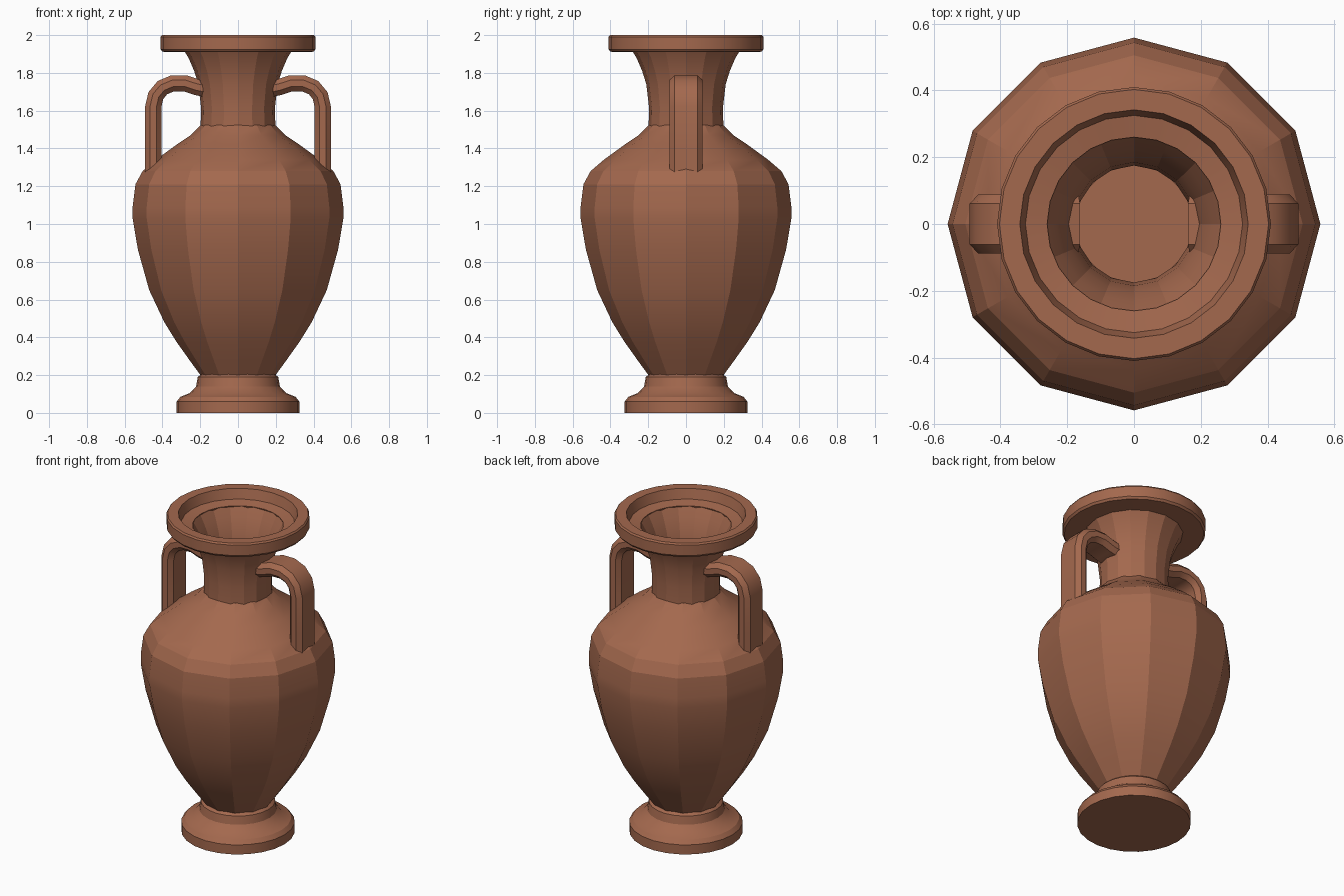
import bpy, bmesh, math
from mathutils import Vector

if "Cube" in bpy.data.objects:
    bpy.data.objects.remove(bpy.data.objects["Cube"])

clay = bpy.data.materials.new("terracotta")
clay.diffuse_color = (0.37, 0.14, 0.076, 1)
clay.use_nodes = True
clay.node_tree.nodes["Principled BSDF"].inputs["Base Color"].default_value = clay.diffuse_color


def finish(bm, name, angle=None):
    bmesh.ops.remove_doubles(bm, verts=bm.verts, dist=1e-5)
    bmesh.ops.recalc_face_normals(bm, faces=bm.faces)
    me = bpy.data.meshes.new(name)
    bm.to_mesh(me)
    bm.free()
    me.materials.append(clay)
    ob = bpy.data.objects.new(name, me)
    bpy.context.collection.objects.link(ob)
    if angle:
        bpy.ops.object.select_all(action='DESELECT')
        bpy.context.view_layer.objects.active = ob
        ob.select_set(True)
        bpy.ops.object.shade_smooth_by_angle(angle=math.radians(angle))
    return ob


def lathe(name, profile, sides, closed=True, angle=None):
    """Turn a (radius, height) profile around z."""
    bm = bmesh.new()
    rings = []
    for i in range(sides):
        a = 2 * math.pi * i / sides
        rings.append([bm.verts.new((r * math.cos(a), r * math.sin(a), z)) for r, z in profile])
    n = len(profile)
    for i in range(sides):
        p, q = rings[i], rings[(i + 1) % sides]
        for j in range(n if closed else n - 1):
            k = (j + 1) % n
            if profile[j][0] == 0 and profile[k][0] == 0:
                continue
            if profile[j][0] == 0:
                bm.faces.new((p[j], q[k], p[k]))
            elif profile[k][0] == 0:
                bm.faces.new((p[j], q[j], p[k]))
            else:
                bm.faces.new((p[j], q[j], q[k], p[k]))
    return finish(bm, name, angle)


# Foot: flared disc with a short stem
lathe("foot", [(0, 0), (0.325, 0), (0.325, 0.06), (0.305, 0.085), (0.255, 0.105), (0.222, 0.14),
               (0.213, 0.19), (0.195, 0.205), (0, 0.205)], 24, False, 25)

# Body: twelve-sided hollow belly
outer = [(0.195, 0.195), (0.25, 0.27), (0.325, 0.375), (0.39, 0.48), (0.47, 0.65), (0.53, 0.865),
         (0.558, 1.03), (0.558, 1.09), (0.543, 1.21), (0.505, 1.28), (0.435, 1.34), (0.325, 1.42),
         (0.25, 1.47), (0.197, 1.525)]
inner = [(0.178, 1.525), (0.23, 1.45), (0.40, 1.32), (0.50, 1.20), (0.52, 1.05), (0.49, 0.865),
         (0.36, 0.48), (0.18, 0.23), (0, 0.23)]
lathe("body", [(0, 0.195)] + outer + inner, 12, False, 18)

# Neck: flaring tube
lathe("neck", [(0.198, 1.50), (0.196, 1.62), (0.21, 1.74), (0.232, 1.81), (0.262, 1.88), (0.29, 1.925),
               (0.265, 1.925), (0.235, 1.87), (0.205, 1.80), (0.185, 1.72), (0.175, 1.62),
               (0.178, 1.50)], 16, True, 18)

# Lip: raised rim round a sunken ledge
lathe("lip", [(0.265, 1.91), (0.40, 1.912), (0.41, 1.925), (0.41, 1.99), (0.403, 2.0), (0.342, 2.0),
              (0.325, 1.94), (0.26, 1.928)], 24, True, 30)


def handle(name, side):
    """Sweep a flat rounded strap along an arched path."""
    path = [(0.17, 1.715), (0.22, 1.725), (0.28, 1.745), (0.345, 1.745), (0.40, 1.722), (0.435, 1.68),
            (0.449, 1.62), (0.449, 1.40), (0.449, 1.25)]
    pts = [Vector((side * x, 0, z)) for x, z in path]
    w, t = 0.088, 0.043
    section = [(w, t * .4), (w * .7, t), (-w * .7, t), (-w, t * .4),
               (-w, -t * .4), (-w * .7, -t), (w * .7, -t), (w, -t * .4)]
    bm = bmesh.new()
    rings = []
    for i, p in enumerate(pts):
        d = (pts[min(i + 1, len(pts) - 1)] - pts[max(i - 1, 0)]).normalized()
        nrm = d.cross(Vector((0, 1, 0)))
        rings.append([bm.verts.new(p + Vector((0, a, 0)) + nrm * b) for a, b in section])
    for r0, r1 in zip(rings, rings[1:]):
        for j in range(8):
            bm.faces.new((r0[j], r0[(j + 1) % 8], r1[(j + 1) % 8], r1[j]))
    bm.faces.new(rings[0])
    bm.faces.new(rings[-1])
    return finish(bm, name, 30)


handle("right_handle", 1)
handle("left_handle", -1)
